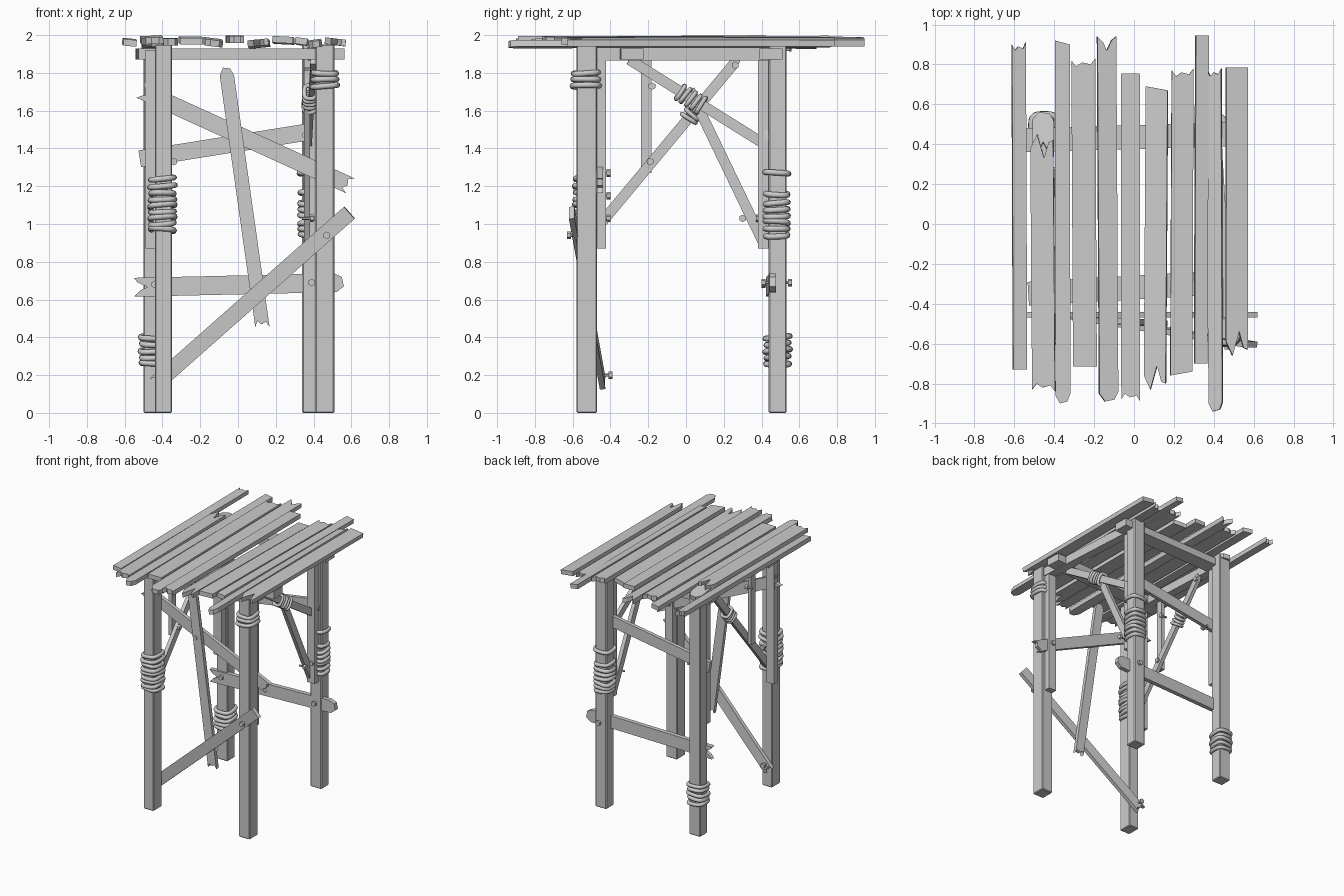
import bpy, bmesh, math, random
from mathutils import Vector

random.seed(4)
cube = bpy.data.objects.get("Cube")
if cube:
    bpy.data.objects.remove(cube, do_unlink=True)

# One flat grey for the whole structure
grey = bpy.data.materials.new("weathered_grey")
grey.use_nodes = True
colour = (0.6, 0.6, 0.6, 1)
grey.diffuse_color = colour
grey.node_tree.nodes["Principled BSDF"].inputs["Base Color"].default_value = colour

X, Y, Z = Vector((1, 0, 0)), Vector((0, 1, 0)), Vector((0, 0, 1))

# End shapes: (position across the width, depth cut back from the end)
ENDS = {
    "flat": [(-1, 0), (1, 0)],
    "slant": [(-1, 0.02), (1, 0)],
    "vee": [(-1, 0), (-0.5, 0.02), (0, 0.07), (0.4, 0.03), (1, 0)],
    "deep": [(-1, 0.03), (-0.6, 0.04), (-0.2, 0.12), (0.4, 0), (1, 0.07)],
    "chip": [(-1, 0), (-0.6, 0.03), (0.1, 0.02), (0.6, 0.04), (1, 0.01)],
    "round": [(-1, 0.05), (-0.6, 0.01), (0.4, 0), (1, 0.04)],
}


def finish(name, bm):
    bmesh.ops.recalc_face_normals(bm, faces=bm.faces)
    mesh = bpy.data.meshes.new(name)
    bm.to_mesh(mesh)
    bm.free()
    mesh.materials.append(grey)
    obj = bpy.data.objects.new(name, mesh)
    bpy.context.collection.objects.link(obj)
    return obj


def board(name, start, end, width, thick, normal, ends=("flat", "flat"), roll=0):
    """Extruded board between two points, with a broken outline at each end."""
    a, b = Vector(start), Vector(end)
    d = (b - a).normalized()
    n = (normal - d * normal.dot(d)).normalized()
    side = n.cross(d)
    c, s = math.cos(roll), math.sin(roll)
    side, n = side * c + n * s, n * c - side * s
    outline = [a + side * u * width / 2 + d * cut for u, cut in ENDS[ends[0]]]
    outline += [b + side * u * width / 2 - d * cut for u, cut in reversed(ENDS[ends[1]])]
    bm = bmesh.new()
    face = bm.faces.new([bm.verts.new(p - n * thick / 2) for p in outline])
    ext = bmesh.ops.extrude_face_region(bm, geom=[face])
    bmesh.ops.translate(bm, vec=n * thick,
                        verts=[v for v in ext["geom"] if isinstance(v, bmesh.types.BMVert)])
    return finish(name, bm)


def rope(name, centre, axis, half_u, half_v, offsets, radius=0.015):
    """Uneven rope loops around a post or board."""
    centre, axis = Vector(centre), Vector(axis).normalized()
    u = (X - axis * axis.x).normalized()
    v = axis.cross(u)
    curve = bpy.data.curves.new(name, "CURVE")
    curve.dimensions = "3D"
    curve.bevel_depth = radius
    curve.bevel_resolution = 2
    steps = 20
    for off in offsets:
        spline = curve.splines.new("POLY")
        spline.points.add(steps - 1)
        spline.use_cyclic_u = True
        grow = random.uniform(0.96, 1.08)
        tu, tv = random.uniform(-0.12, 0.12), random.uniform(-0.12, 0.12)
        for i, point in enumerate(spline.points):
            t = math.tau * i / steps
            cu = math.copysign(abs(math.cos(t)) ** 0.6, math.cos(t)) * half_u * grow
            cv = math.copysign(abs(math.sin(t)) ** 0.6, math.sin(t)) * half_v * grow
            point.co = (*(centre + u * cu + v * cv + axis * (off + cu * tu + cv * tv)), 1)
    temp = bpy.data.objects.new(name, curve)
    bpy.context.collection.objects.link(temp)
    mesh = bpy.data.meshes.new_from_object(temp.evaluated_get(bpy.context.evaluated_depsgraph_get()))
    bpy.data.objects.remove(temp)
    mesh.materials.clear()
    mesh.materials.append(grey)
    mesh.shade_smooth()
    bpy.context.collection.objects.link(bpy.data.objects.new(name, mesh))


def bolt(name, tip, direction, length=0.06, radius=0.02):
    """Square-headed nail: tip is the outer face of the head."""
    bm = bmesh.new()
    d = Vector(direction).normalized()
    turn = d.to_track_quat("Z", "Y").to_matrix().to_4x4()
    for r, depth, back, sides in ((radius, 0.02, 0.01, 6), (radius * 0.4, length, length / 2, 6)):
        made = bmesh.ops.create_cone(bm, cap_ends=True, segments=sides,
                                     radius1=r, radius2=r, depth=depth)
        bmesh.ops.transform(bm, matrix=turn, verts=made["verts"])
        bmesh.ops.translate(bm, vec=Vector(tip) - d * back, verts=made["verts"])
    finish(name, bm)


# Four posts, each with a short splice on its inner side
posts = {
    "front_right": (-0.395, -0.525, 0.09, 0.11, -0.455),
    "front_left": (0.46, -0.525, 0.10, 0.11, 0.45),
    "back_right": (-0.45, 0.485, 0.10, 0.095, -0.45),
    "back_left": (0.39, 0.485, 0.10, 0.095, 0.385),
}
for name, (x, y, w, t, sx) in posts.items():
    post = board(name + "_post", (x, y, 0), (x, y, 1.95), w, t, Y)
    bevel = post.modifiers.new("worn_edges", "BEVEL")
    bevel.width, bevel.segments = 0.006, 1
    inner = 0.425 if y > 0 else -0.448
    board(name + "_splice", (sx, inner, 0.87), (sx, inner, 1.92), 0.07,
          0.09 if y > 0 else 0.05, Y)

# Top frame
board("front_crossbar", (-0.53, -0.35, 1.9), (0.56, -0.285, 1.9), 0.12, 0.06, Z)
board("back_crossbar", (-0.54, 0.42, 1.9), (0.51, 0.45, 1.9), 0.12, 0.06, Z)
for side, x0, x1 in (("right", -0.4, -0.45), ("left", 0.46, 0.4)):
    board(side + "_top_rail", (x0, -0.5, 1.9), (x1, 0.48, 1.9), 0.07, 0.07, X)

# Roof planks: left edge, right edge, front end, back end, height, roll, end shapes
planks = [
    (-0.61, -0.54, -0.73, 0.91, 1.962, 0.1, "flat", "chip"),
    (-0.515, -0.40, -0.84, 0.45, 1.975, -0.05, "chip", "deep"),
    (-0.395, -0.32, -0.90, 0.92, 1.965, 0.0, "round", "slant"),
    (-0.31, -0.19, -0.715, 0.83, 1.972, 0.0, "flat", "chip"),
    (-0.18, -0.085, -0.89, 0.94, 1.962, 0.12, "round", "vee"),
    (-0.065, 0.03, -0.89, 0.755, 1.978, 0.0, "chip", "flat"),
    (0.055, 0.165, -0.83, 0.69, 1.955, -0.1, "deep", "slant"),
    (0.185, 0.295, -0.76, 0.78, 1.972, 0.05, "slant", "chip"),
    (0.305, 0.37, -0.70, 0.945, 1.965, 0.15, "flat", "flat"),
    (0.372, 0.442, -0.94, 0.78, 1.955, -0.15, "round", "chip"),
    (0.46, 0.57, -0.66, 0.785, 1.964, 0.12, "deep", "flat"),
]
for i, (xa, xb, y0, y1, z, roll, e0, e1) in enumerate(planks):
    x, drift = (xa + xb) / 2, random.uniform(-0.006, 0.006)
    board(f"roof_plank_{i + 1}", (x - drift, y0, z + drift), (x + drift, y1, z - drift),
          xb - xa, 0.035, Z, (e0, e1), roll)
board("broken_plank_stub", (-0.455, 0.34, 1.965), (-0.455, 0.56, 1.93), 0.11, 0.035, Z,
      ("vee", "round"))

# Front braces
board("front_upper_brace", (-0.52, -0.455, 1.71), (0.6, -0.455, 1.2), 0.09, 0.03, Y, ("vee", "chip"))
board("front_lower_brace", (-0.44, -0.44, 0.15), (0.59, -0.605, 1.06), 0.085, 0.03, Y, ("chip", "flat"))
board("front_hanging_board", (-0.065, -0.487, 1.83), (0.13, -0.5, 0.45), 0.075, 0.03, Y,
      ("round", "chip"))

# Back braces
board("back_upper_brace", (-0.52, 0.43, 1.345), (0.42, 0.43, 1.495), 0.09, 0.03, Y, ("flat", "flat"))
board("back_lower_brace", (-0.55, 0.44, 0.665), (0.56, 0.46, 0.69), 0.10, 0.035, Y, ("vee", "round"))

# Side braces
board("right_long_brace", (-0.41, -0.47, 0.98), (-0.41, 0.28, 1.88), 0.055, 0.03, X, ("flat", "round"))
board("right_hanging_board", (-0.44, -0.21, 1.27), (-0.44, -0.21, 1.88), 0.055, 0.03, X)
board("left_upper_brace", (0.4, -0.3, 1.87), (0.375, 0.42, 1.42), 0.055, 0.03, X)
board("left_lower_brace", (0.365, 0.02, 1.71), (0.365, 0.41, 0.9), 0.055, 0.03, X)

# Rope bindings
def stack(first, last, count):
    return [first + (last - first) * i / (count - 1) for i in range(count)]

rope("front_right_rope", (-0.4, -0.515, 0), Z, 0.062, 0.07, stack(0.97, 1.16, 7) + [1.2, 1.24])
rope("front_left_rope", (0.46, -0.53, 0), Z, 0.062, 0.067, stack(1.73, 1.8, 3))
rope("back_left_rope", (0.39, 0.48, 0), Z, 0.062, 0.06, stack(0.94, 1.11, 6) + [1.16, 1.27])
rope("back_right_rope", (-0.45, 0.485, 0), Z, 0.062, 0.062, stack(0.26, 0.4, 5))
rope("back_brace_rope", (0, 0.45, 0.68), X, 0.055, 0.032, stack(-0.05, 0.04, 5), 0.012)
rope("left_brace_rope", (0.38, 0.03, 1.66), (0, 0.85, -0.53), 0.03, 0.042, stack(-0.07, 0.06, 5), 0.012)
rope("right_brace_rope", (-0.41, 0.04, 1.59), (0, 0.64, 0.77), 0.03, 0.04, stack(-0.04, 0.04, 4), 0.012)

# Bolts and nails
front_bolts = [(0.47, -0.63, 0.94), (-0.03, -0.51, 1.46), (-0.34, 0.4, 1.33), (0.39, 0.4, 0.69),
               (0.36, 0.4, 1.47), (0.39, 0.37, 1.03), (-0.44, 0.4, 0.68)]
back_bolts = [(-0.41, -0.39, 0.2), (0.45, -0.4, 1.27), (-0.4, -0.4, 1.15), (-0.4, -0.4, 1.03),
              (0.4, 0.56, 0.69)]
side_bolts = [(-0.38, -0.19, 1.33), (-0.38, 0.26, 1.84), (-0.41, -0.18, 1.73), (0.41, -0.24, 1.82),
              (0.4, 0.3, 1.03)]
for label, group, d in (("front", front_bolts, -Y), ("back", back_bolts, Y), ("side", side_bolts, X)):
    for i, tip in enumerate(group):
        bolt(f"{label}_bolt_{i + 1}", tip, d)
